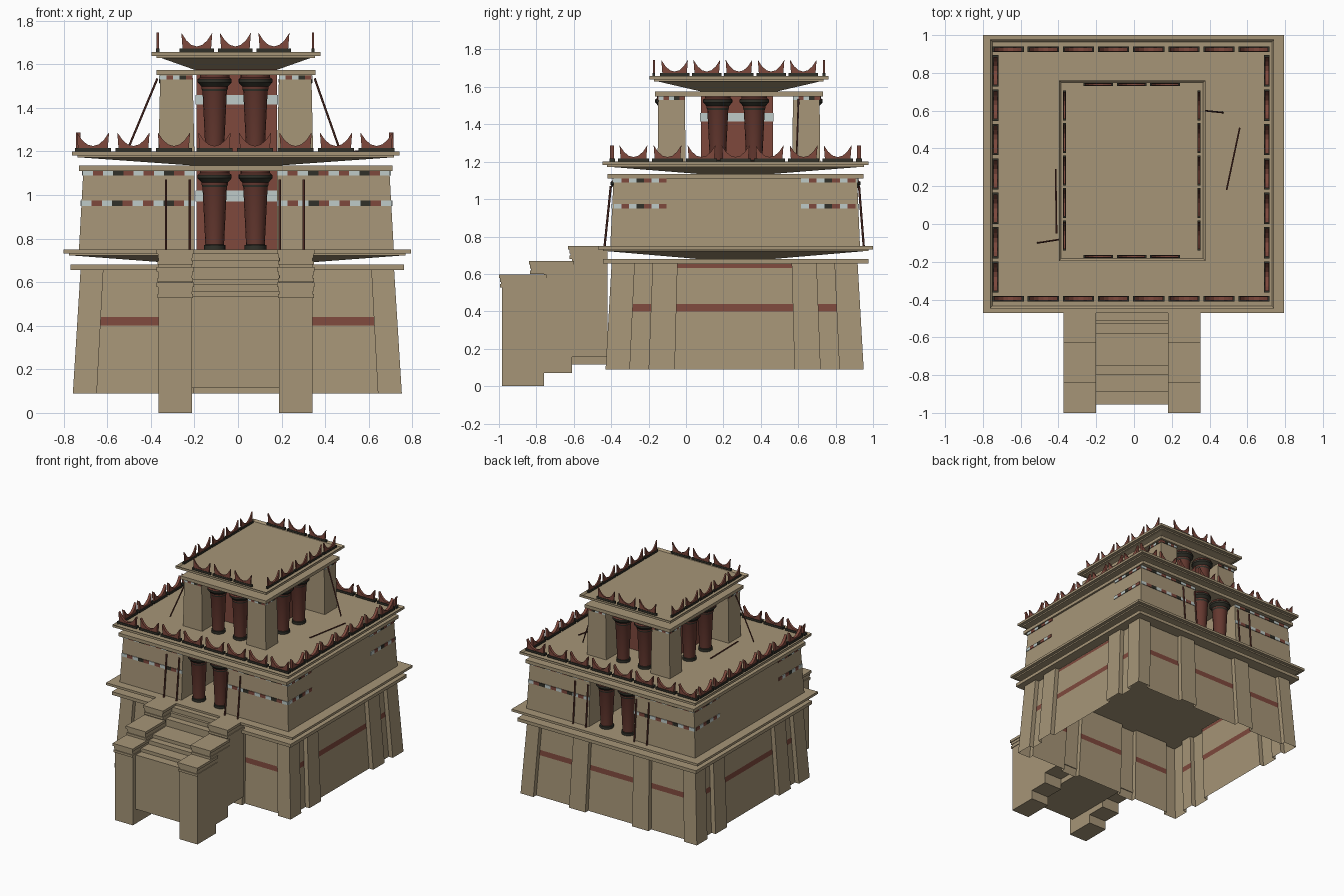
import bpy, bmesh, math
from mathutils import Vector, Matrix

if "Cube" in bpy.data.objects:
    bpy.data.objects.remove(bpy.data.objects["Cube"])

def material(name, c):
    m = bpy.data.materials.new(name)
    m.diffuse_color = (*c, 1)
    m.use_nodes = True
    m.node_tree.nodes["Principled BSDF"].inputs["Base Color"].default_value = m.diffuse_color
    return m

MATS = [material("sandstone", (.38, .30, .185)), material("red_plaster", (.21, .066, .046)),
        material("column_red", (.13, .04, .029)), material("black_paint", (.03, .03, .022)),
        material("pale_blue", (.52, .60, .58))]
TAN, RED, COL, BLACK, PALE = range(5)
CX, CY, TY = -.01, .265, .283      # tower centre, top-storey centre

def finish(bm, name, smooth=False):
    bmesh.ops.recalc_face_normals(bm, faces=bm.faces)
    me = bpy.data.meshes.new(name)
    bm.to_mesh(me)
    bm.free()
    for m in MATS:
        me.materials.append(m)
    ob = bpy.data.objects.new(name, me)
    bpy.context.collection.objects.link(ob)
    if smooth:
        bpy.context.view_layer.objects.active = ob
        ob.select_set(True)
        bpy.ops.object.shade_smooth_by_angle(angle=math.radians(35))
        ob.select_set(False)
    return ob

def loft(bm, rings, mat=TAN, caps=True):
    vs = [[bm.verts.new(p) for p in r] for r in rings]
    n = len(vs[0])
    for a, b in zip(vs, vs[1:]):
        for i in range(n):
            bm.faces.new((a[i], a[(i+1) % n], b[(i+1) % n], b[i])).material_index = mat
    if caps:
        bm.faces.new(vs[0][::-1]).material_index = mat
        top = bm.faces.new(vs[-1])
        top.material_index = mat
        return top

def rect(x0, x1, y0, y1, z):
    return [(x0, y0, z), (x1, y0, z), (x1, y1, z), (x0, y1, z)]

def box(bm, x0, x1, y0, y1, z0, z1, mat=TAN):
    return loft(bm, [rect(x0, x1, y0, y1, z0), rect(x0, x1, y0, y1, z1)], mat)

def cbox(bm, cx, cy, lv, mat=TAN):
    """Centred stack of rectangles; levels are (half x, half y, z)."""
    return loft(bm, [rect(cx-a, cx+a, cy-b, cy+b, z) for a, b, z in lv], mat)

# Podium: battered outline with recessed panels, open below
def podium():
    hx, hy, d = .755, .69, .035
    fb = [(-.645, -.34), (-.2, .2), (.34, .645)]
    sd = [(-.56, -.46), (-.32, .32), (.46, .56)]
    pts, flags = [], []
    for k in range(4):
        h, dep, pans = (hx, hy, fb) if k % 2 == 0 else (hy, hx, sd)
        side = [((-h, dep), 0)]
        for a, b in pans:
            side += [((a, dep), 0), ((a, dep-d), 2 if k % 2 and a == -.32 else 1),
                     ((b, dep-d), 0), ((b, dep), 0)]
        rot = Matrix.Rotation(k*math.pi/2, 2)
        for (t, o), f in side:
            pts.append(rot @ Vector((t, -o)))
            flags.append(f)
    levels = [.09, .40, .44, .632, .652, .66]
    bm = bmesh.new()
    rings = []
    for z in levels:
        s = 1 - .047*(z-.09)/.57
        rings.append([bm.verts.new((p.x*s-.003, p.y*s+.26, z)) for p in pts])
    n = len(pts)
    for j in range(len(levels)-1):
        for i in range(n):
            f = bm.faces.new((rings[j][i], rings[j][(i+1) % n], rings[j+1][(i+1) % n], rings[j+1][i]))
            if (j == 1 and flags[i]) or (j == 3 and flags[i] == 2):
                f.material_index = RED
    finish(bm, "podium_wall")
podium()

# Cornices: lower ledge, shallow inverted pyramid, overhanging slab with sunken roof
def cornice(name, cx, cy, ledge, lz, slab, sz, rim):
    bm = bmesh.new()
    cbox(bm, cx, cy, [(*ledge, lz), (*ledge, lz+.025)])
    a, b = slab
    cbox(bm, cx, cy, [(.19, .2, lz+.025), (a-.045, b-.045, sz-.028)])
    cbox(bm, cx, cy, [(a-.025, b-.025, sz-.028), (a-.025, b-.025, sz-.016)])
    top = cbox(bm, cx, cy, [(a, b, sz-.018), (a, b, sz)])
    if rim:
        bmesh.ops.inset_region(bm, faces=[top], thickness=rim)
        bmesh.ops.inset_region(bm, faces=[top], thickness=.018, depth=-.014)
    finish(bm, name)
cornice("podium_cornice", -.003, CY, (.765, .71), .655, (.797, .735), .75, 0)
cornice("middle_cornice", CX, CY, (.72, .685), 1.11, (.752, .712), 1.2, .11)
cornice("top_cornice", CX, TY, (.365, .45), 1.55, (.388, .478), 1.657, .045)

# Inner red core with pale painted bands
bm = bmesh.new()
box(bm, -.19, .18, .08, .465, .66, 1.61, RED)
for z0, z1 in ((.97, 1.02), (1.415, 1.46)):
    box(bm, -.194, .184, .076, .469, z0, z1, PALE)
finish(bm, "inner_core")

# Middle storey: two battered wings either side of the portico
bm = bmesh.new()
for x0, x1, y in ((-.73, -.2, 0), (.18, .715, 0)):
    o = .02
    t0, t1 = (x0+o, x1) if x0 < 0 else (x0, x1-o)
    loft(bm, [rect(x0, x1, CY-.67, CY+.665, .75), rect(t0, t1, CY-.652, CY+.65, 1.112)])
finish(bm, "middle_storey_wings")

# Top storey: four corner piers
bm = bmesh.new()
for sx in (-1, 1):
    for sy in (-1, 1):
        x0, x1 = sorted((CX+sx*.19, CX+sx*.355))
        y0, y1 = sorted((TY+sy*.285, TY+sy*.435))
        loft(bm, [rect(x0, x1, y0, y1, 1.186), rect(x0+.008, x1-.008, y0+.004, y1-.004, 1.552)])
finish(bm, "top_storey_piers")

# Painted frieze strips made of thin coloured plates
def strip(bm, axis, a0, a1, pos, z0, z1, n):
    cycle = (PALE, RED, PALE, BLACK, RED)
    w = (a1-a0)/n
    for i in range(n):
        a, b, m = a0+i*w, a0+(i+1)*w, cycle[i % 5]
        if axis == 'x':
            box(bm, a, b, pos-.004, pos+.004, z0, z1, m)
        else:
            box(bm, pos-.004, pos+.004, a, b, z0, z1, m)

bm = bmesh.new()
for z0, z1, ins in ((.95, .974, .0105), (1.09, 1.11, .017)):
    for y in (CY-.67+ins, CY+.665-ins*.8):
        strip(bm, 'x', -.73+ins, -.2, y, z0, z1, 11)
        strip(bm, 'x', .18, .715-ins, y, z0, z1, 11)
    for x in (-.73+ins, .715-ins):
        strip(bm, 'y', CY-.65, CY-.37, x, z0, z1, 7)
        strip(bm, 'y', CY+.35, CY+.64, x, z0, z1, 7)
for s in (-1, 1):
    for c in (-1, 1):
        strip(bm, 'x', *sorted((CX+c*.198, CX+c*.347)), TY+s*.432, 1.53, 1.548, 5)
        strip(bm, 'y', *sorted((TY+c*.29, TY+c*.431)), CX+s*.348, 1.53, 1.548, 5)
finish(bm, "painted_friezes")

# Downward-tapering columns with black base and cushion capital
def column(name, x, y, z, h):
    prof = [(.05, 0, BLACK), (.05, .02, BLACK), (.043, .022, COL), (.056, h-.075, BLACK),
            (.06, h-.065, COL), (.06, h-.055, BLACK), (.078, h-.035, BLACK), (.078, h-.02, COL),
            (.068, h-.012, COL), (.068, h, COL)]
    bm = bmesh.new()
    n = 16
    rings = [[bm.verts.new((x+r*math.cos(2*math.pi*i/n), y+r*math.sin(2*math.pi*i/n), z+dz))
              for i in range(n)] for r, dz, _ in prof]
    for j in range(len(rings)-1):
        for i in range(n):
            f = bm.faces.new((rings[j][i], rings[j][(i+1) % n], rings[j+1][(i+1) % n], rings[j+1][i]))
            f.material_index = prof[j][2]
    finish(bm, name, True)

for s in (-1, 1):
    for x in (-.107, .08):
        column("middle_column", x, CY+s*.59, .75, .362)
        column("top_column", x, TY+s*.37, 1.186, .366)
    for y in (.17, .365):
        column("top_side_column", CX+s*.275, y, 1.186, .366)

# Horned parapet: black plinth bar with red crescent horns
def horn(bm, x, y, z, w, t, along_y):
    h = w/2
    start = len(bm.verts)
    box(bm, -h, h, -t/2, t/2, z, z+.016, BLACK)
    q = h*.9
    prof = [(-q*.92, .014), (q*.92, .014), (q, .088), (q*.68, .053), (q*.35, .032),
            (0, .025), (-q*.35, .032), (-q*.68, .053), (-q, .088)]
    d = t*.35
    loft(bm, [[(a, -d, z+b) for a, b in prof], [(a, d, z+b) for a, b in prof]], RED)
    bm.verts.ensure_lookup_table()
    vs = bm.verts[start:]
    if along_y:
        bmesh.ops.rotate(bm, verts=vs, matrix=Matrix.Rotation(math.pi/2, 3, 'Z'))
    bmesh.ops.translate(bm, verts=vs, vec=(x, y, 0))

def parapet(name, z, cx, cy, dx, dy, nx, ny, px, py, w, t):
    bm = bmesh.new()
    for s in (-1, 1):
        for i in range(nx):
            horn(bm, cx+(i-(nx-1)/2)*px, cy+s*dy, z, w, t, False)
        for i in range(ny):
            horn(bm, cx+s*dx, cy+(i-(ny-1)/2)*py, z, w, t, True)
    finish(bm, name)
parapet("middle_horns", 1.2, -.015, CY, .718, .66, 8, 7, .186, .182, .165, .03)
parapet("top_horns", 1.657, -.012, TY, .356, .455, 3, 5, .177, .172, .158, .015)

# Poles leaning on the walls and lying on the terrace
def pole(bm, a, b, r=.006):
    a, b = Vector(a), Vector(b)
    m = Matrix.Translation((a+b)/2) @ (b-a).to_track_quat('Z', 'Y').to_matrix().to_4x4()
    bmesh.ops.create_cone(bm, cap_ends=True, segments=6, radius1=r, radius2=r,
                          depth=(b-a).length, matrix=m)
bm = bmesh.new()
for x in (-.33, -.222, .192, .302):
    pole(bm, (x, -.435, .75), (x, -.402, 1.07))
    pole(bm, (x, .95, .75), (x, .925, 1.07))
pole(bm, (.47, .59, 1.2), (.352, .602, 1.535), .005)
pole(bm, (-.51, -.1, 1.2), (-.37, -.078, 1.535), .005)
pole(bm, (.49, .18, 1.195), (.56, .51, 1.2), .005)
pole(bm, (-.41, -.05, 1.195), (-.415, .29, 1.195), .005)
for f in bm.faces:
    f.material_index = COL
finish(bm, "poles")

# Stair cheeks: three stepped blocks with double caps each side
for c in (-.288, .266):
    bm = bmesh.new()
    for y0, y1, z0, top, c0, c1 in ((-.985, -.76, 0, .598, -1, -.745),
                                    (-.76, -.61, .07, .67, -.84, -.6),
                                    (-.61, -.42, .155, .75, -.63, -.42)):
        box(bm, c-.077, c+.077, y0, y1, z0, top-.02)
        box(bm, c-.076, c+.076, c0+.012, c1-.005, top-.07, top-.03)
        box(bm, c-.082, c+.082, c0+.006, c1, top-.07, top-.052)
        box(bm, c-.08, c+.08, c0+.006, c1, top-.04, top-.018)
        box(bm, c-.086, c+.086, c0, c1, top-.02, top)
    finish(bm, "stair_cheek")

# Central flight of steps
steps = [(-.955, .535), (-.89, .56), (-.80, .59), (-.75, .615), (-.58, .67), (-.53, .70), (-.51, .735)]
prof = [(-.42, .115), (-.955, .115)]
prev = None
for y, z in steps:
    if prev:
        prof.append((y, prev))
    prof.append((y, z))
    prev = z
prof.append((-.42, .735))
bm = bmesh.new()
loft(bm, [[(x, y, z) for y, z in prof] for x in (-.212, .19)])
finish(bm, "stair_flight")
